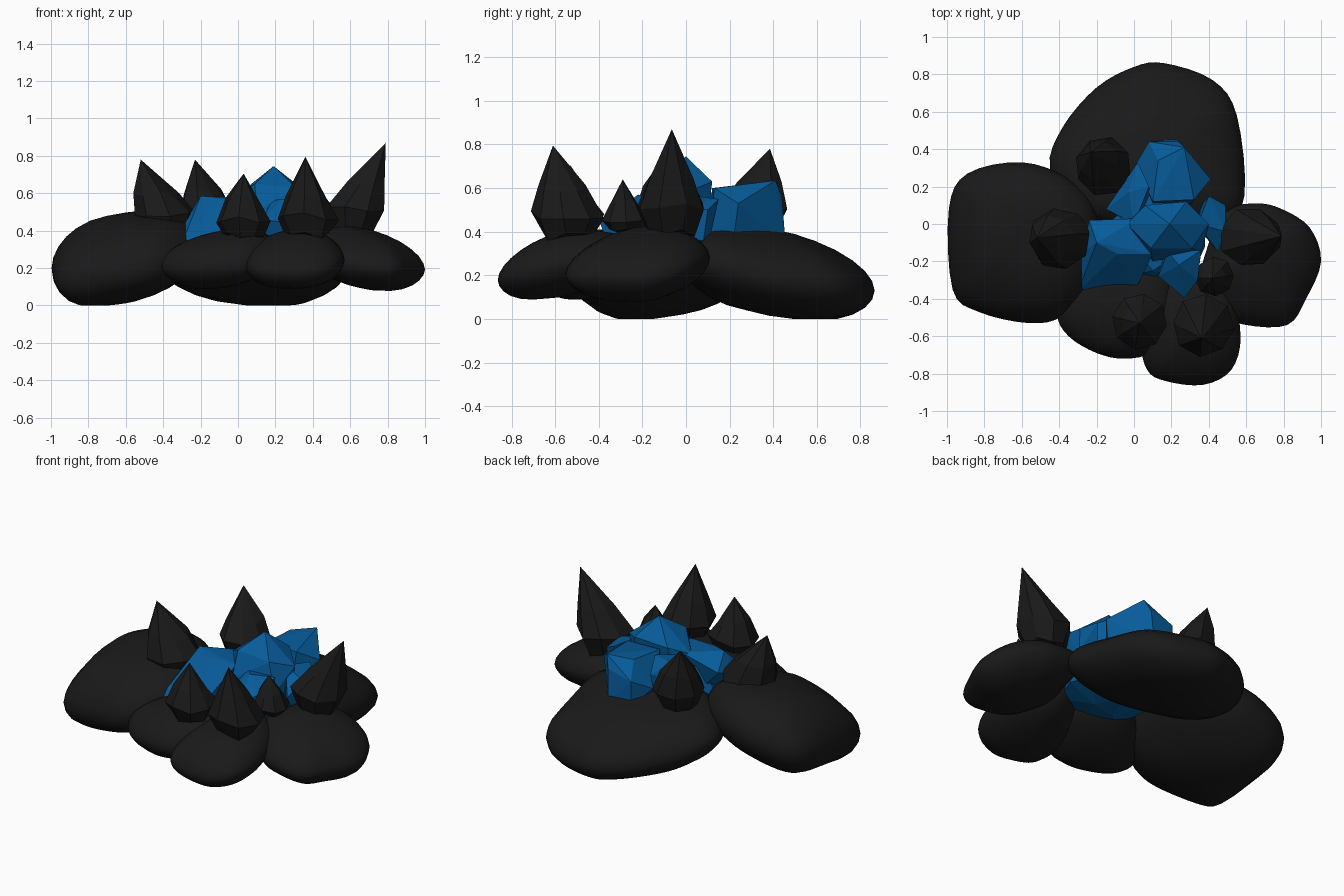
import bpy, bmesh, math, random
from mathutils import Vector

random.seed(4)


def material(name, rgb):
    m = bpy.data.materials.new(name)
    m.diffuse_color = (*rgb, 1)
    return m


BLACK = material("charcoal black", (0.010, 0.010, 0.010))
BLUE = material("crystal blue", (0.002, 0.105, 0.32))


def make_object(name, bm, mat, smooth=False):
    bmesh.ops.recalc_face_normals(bm, faces=bm.faces)
    for f in bm.faces:
        f.smooth = smooth
    me = bpy.data.meshes.new(name)
    bm.to_mesh(me)
    bm.free()
    me.materials.append(mat)
    ob = bpy.data.objects.new(name, me)
    bpy.context.collection.objects.link(ob)
    return ob


def skin(bm, rings, bottom, top):
    """Join rings of vertices, closing both ends on a point."""
    n = len(rings[0])
    for i in range(n):
        j = (i + 1) % n
        bm.faces.new((bottom, rings[0][j], rings[0][i]))
        bm.faces.new((top, rings[-1][i], rings[-1][j]))
        for a, b in zip(rings, rings[1:]):
            bm.faces.new((a[i], a[j], b[j], b[i]))


def rock(name, centre, half, slope, lens, outline):
    """Smooth tilted boulder from its plan outline; a higher lens thins its rim."""
    cx, cy, cz = centre
    n, steps, path = len(outline), 4, []
    for i in range(n):                       # rounded outline
        p = [Vector(outline[(i + k) % n]) for k in (-1, 0, 1, 2)]
        for s in range(steps):
            t = s / steps
            path.append(0.5 * (2 * p[1] + (p[2] - p[0]) * t
                        + (2 * p[0] - 5 * p[1] + 4 * p[2] - p[3]) * t * t
                        + (3 * p[1] - p[0] - 3 * p[2] + p[3]) * t ** 3))
    bm = bmesh.new()
    rings = []
    for k in range(1, 14):
        a = -math.pi / 2 + math.pi * k / 14
        s = math.sin(a)
        r, h = math.cos(a) ** 0.93, math.copysign(abs(s) ** lens, s) * half
        ring = []
        for q in path:
            dx, dy = (q.x - cx) * r, (q.y - cy) * r
            bump = 0.008 * math.sin(9 * dx + 4 * cx) * math.cos(11 * dy)
            z = cz + slope[0] * dx + slope[1] * dy + h + bump
            ring.append(bm.verts.new((cx + dx, cy + dy, max(z, 0))))
        rings.append(ring)
    skin(bm, rings, bm.verts.new((cx, cy, max(cz - half, 0))),
         bm.verts.new((cx, cy, cz + half)))
    make_object(name, bm, BLACK, True)


def spike(name, base, radius, tip, shoulder=0.64, sides=8):
    """Faceted bulb drawn up to a leaning point."""
    b, t = Vector(base), Vector(tip)
    h = t.z - b.z
    bm = bmesh.new()
    turn = random.random()
    rings = []
    # height fraction, radius fraction, lean fraction
    for f, r, lean in ((0.03, 0.7, 0), (0.27, 1, 0.06), (0.56, shoulder, 0.4)):
        c = Vector((b.x + (t.x - b.x) * lean, b.y + (t.y - b.y) * lean, b.z + h * f))
        ring = []
        for i in range(sides):
            a = 2 * math.pi * (i + turn) / sides
            rr = radius * r * random.uniform(0.95, 1.04)
            ring.append(bm.verts.new(c + Vector((rr * math.cos(a), rr * math.sin(a),
                                                 random.uniform(-0.02, 0.02)))))
        rings.append(ring)
    skin(bm, rings, bm.verts.new(b), bm.verts.new(t))
    make_object(name, bm, BLACK)


def crystal(name, points):
    """Flat-faced chunk: the hull of a few corner points."""
    bm = bmesh.new()
    for p in points:
        bm.verts.new(p)
    out = bmesh.ops.convex_hull(bm, input=bm.verts)
    loose = {g for g in out["geom_interior"] if isinstance(g, bmesh.types.BMVert)}
    bmesh.ops.delete(bm, geom=list(loose), context="VERTS")
    make_object(name, bm, BLUE)


# Boulders around the base
rock("left_rock", (-0.64, -0.08, 0.25), 0.232, (0.17, 0.15), 1.0,
     [(-0.97, -0.35), (-0.99, 0.08), (-0.89, 0.27), (-0.6, 0.33), (-0.35, 0.24),
      (-0.2, 0.05), (-0.22, -0.3), (-0.38, -0.49), (-0.56, -0.53), (-0.83, -0.47)])
rock("back_rock", (0.1, 0.38, 0.215), 0.2, (-0.03, -0.18), 1.03,
     [(-0.45, 0.3), (-0.38, 0.52), (-0.2, 0.73), (0, 0.84), (0.16, 0.86), (0.42, 0.77),
      (0.55, 0.58), (0.59, 0.15), (0.46, 0.0), (0.1, -0.04), (-0.3, 0.06)])
rock("right_rock", (0.67, -0.2, 0.25), 0.158, (-0.16, 0.1), 1.12,
     [(1, -0.2), (0.94, -0.02), (0.79, 0.08), (0.65, 0.11), (0.46, 0.07), (0.4, -0.1),
      (0.36, -0.3), (0.48, -0.48), (0.6, -0.54), (0.82, -0.54), (0.92, -0.4)])
rock("front_left_rock", (-0.08, -0.46, 0.25), 0.148, (0.1, 0.15), 1.08,
     [(-0.41, -0.48), (-0.35, -0.6), (-0.2, -0.69), (-0.05, -0.72), (0.1, -0.68),
      (0.22, -0.5), (0.17, -0.25), (-0.08, -0.18), (-0.34, -0.32)])
rock("front_right_rock", (0.31, -0.57, 0.245), 0.145, (0.03, 0.2), 1.08,
     [(0.04, -0.62), (0.07, -0.78), (0.17, -0.84), (0.37, -0.86), (0.52, -0.78),
      (0.57, -0.6), (0.51, -0.36), (0.33, -0.22), (0.1, -0.38)])

# Dark spikes
spike("left_spike", (-0.385, -0.08, 0.365), 0.168, (-0.52, -0.075, 0.78), 0.74)
spike("back_spike", (-0.16, 0.305, 0.395), 0.158, (-0.23, 0.385, 0.78), 0.68)
spike("front_middle_spike", (0.03, -0.52, 0.37), 0.15, (0.03, -0.53, 0.705))
spike("front_right_spike", (0.37, -0.54, 0.36), 0.165, (0.36, -0.61, 0.795))
spike("right_spike", (0.61, -0.07, 0.38), 0.165, (0.79, -0.065, 0.87))
spike("small_spike", (0.43, -0.28, 0.39), 0.105, (0.42, -0.29, 0.64))

# Blue crystals in the middle
crystal("core_crystal",
        [(-0.2, -0.05, 0.3), (-0.12, -0.3, 0.26), (-0.1, 0.08, 0.24), (0.1, -0.33, 0.24),
         (0.3, -0.3, 0.28), (0.38, -0.12, 0.28), (0.34, 0.08, 0.25), (0.1, 0.2, 0.25),
         (0.02, -0.16, 0.2), (0.2, -0.12, 0.2), (0.12, 0.02, 0.2),
         (-0.1, 0, 0.5), (0.38, -0.07, 0.48), (0.1, 0.2, 0.5), (0.1, -0.25, 0.45)])
crystal("front_left_crystal",
        [(-0.2, -0.1, 0.585), (-0.09, -0.16, 0.57), (-0.24, 0.02, 0.5), (-0.28, -0.16, 0.45),
         (-0.3, -0.36, 0.33), (0.0, -0.37, 0.36), (0.1, -0.16, 0.57), (0.02, 0.03, 0.57),
         (-0.15, -0.28, 0.25), (0, -0.05, 0.25)])
crystal("centre_crystal",
        [(0.19, 0, 0.745), (0.09, -0.13, 0.65), (0.31, -0.13, 0.63), (0.4, 0, 0.58),
         (0.28, 0.12, 0.63), (0.06, 0.1, 0.61), (-0.04, 0, 0.56), (0.1, -0.2, 0.5),
         (0.36, -0.15, 0.45), (0.39, 0, 0.36), (0, 0.05, 0.3), (0.15, -0.15, 0.27),
         (0.3, 0.08, 0.28)])
crystal("back_crystal",
        [(0.01, 0.32, 0.45), (0.08, 0.44, 0.52), (0.23, 0.455, 0.36), (0.24, 0.44, 0.56),
         (0.27, 0.41, 0.635), (0.41, 0.24, 0.53), (0.38, 0.22, 0.38), (0.32, 0.13, 0.6),
         (0.1, 0.12, 0.6), (0.13, 0.34, 0.61), (0.08, 0.44, 0.36), (0.1, 0.1, 0.3),
         (0.3, 0.1, 0.3)])
crystal("back_left_crystal",
        [(0.02, 0.33, 0.54), (0.08, 0.2, 0.6), (-0.15, 0.08, 0.43), (-0.03, 0.17, 0.56),
         (0, 0, 0.55), (0, 0.3, 0.36), (-0.1, 0.05, 0.32), (0.1, 0.1, 0.3)])
crystal("front_small_crystal",
        [(0.13, -0.28, 0.46), (0.18, -0.15, 0.56), (0.27, -0.395, 0.44), (0.34, -0.3, 0.49),
         (0.36, -0.14, 0.55), (0.24, -0.22, 0.57), (0.15, -0.25, 0.32), (0.3, -0.35, 0.33),
         (0.34, -0.15, 0.3), (0.15, -0.12, 0.3)])
crystal("right_small_crystal",
        [(0.49, 0.1, 0.5), (0.4, 0.15, 0.55), (0.34, 0, 0.57), (0.49, -0.04, 0.52),
         (0.45, -0.15, 0.45), (0.48, 0.08, 0.36), (0.36, 0.1, 0.33), (0.46, -0.1, 0.35),
         (0.34, -0.02, 0.34)])
